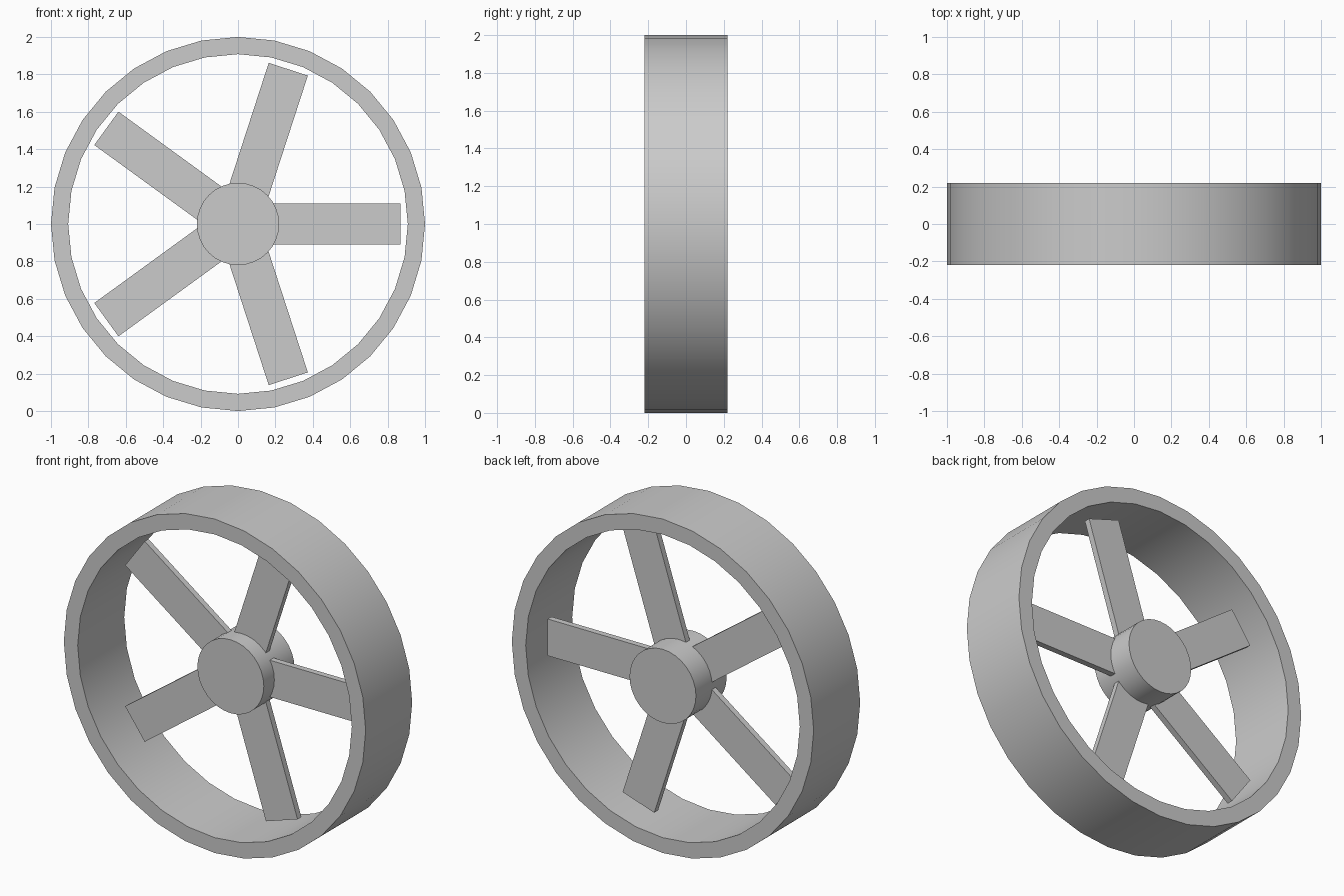
import bpy
import bmesh
from math import cos, sin, pi, radians
from mathutils import Matrix, Vector

default = bpy.data.objects.get("Cube")
if default:
    bpy.data.objects.remove(default, do_unlink=True)

SEGMENTS = 32
HALF_WIDTH = 0.22
CENTRE = Vector((0, 0, 1))

grey = bpy.data.materials.new("light_grey")
grey.use_nodes = True
grey.diffuse_color = (0.6, 0.6, 0.6, 1)
grey.node_tree.nodes["Principled BSDF"].inputs["Base Color"].default_value = grey.diffuse_color


def add_object(name, bm, smooth=False):
    bmesh.ops.recalc_face_normals(bm, faces=bm.faces)
    mesh = bpy.data.meshes.new(name)
    bm.to_mesh(mesh)
    bm.free()
    mesh.materials.append(grey)
    obj = bpy.data.objects.new(name, mesh)
    obj.location = CENTRE
    bpy.context.collection.objects.link(obj)
    if smooth:
        bpy.ops.object.select_all(action="DESELECT")
        obj.select_set(True)
        bpy.context.view_layer.objects.active = obj
        bpy.ops.object.shade_smooth_by_angle(angle=radians(30))
    return obj


def lathe(name, profile, closed):
    """Spin (radius, y) points around the y axis."""
    bm = bmesh.new()
    rings = []
    for radius, y in profile:
        angles = [2 * pi * i / SEGMENTS for i in range(SEGMENTS)]
        rings.append([bm.verts.new((radius * cos(a), y, radius * sin(a))) for a in angles])
    pairs = list(zip(rings, rings[1:]))
    if closed:
        pairs.append((rings[-1], rings[0]))
    else:
        bm.faces.new(rings[0])
        bm.faces.new(rings[-1])
    for a, b in pairs:
        for i in range(SEGMENTS):
            j = (i + 1) % SEGMENTS
            bm.faces.new((a[i], a[j], b[j], b[i]))
    return add_object(name, bm, smooth=True)


# Outer rim and central hub
OUTER, INNER = 1.0, 0.908
lathe("rim", [(OUTER, -HALF_WIDTH), (OUTER, HALF_WIDTH),
              (INNER, HALF_WIDTH), (INNER, -HALF_WIDTH)], closed=True)
lathe("hub", [(0.22, -0.07), (0.22, HALF_WIDTH)], closed=False)

# Five flat spokes that stop short of the rim
SPOKES = 5
start, end, width, thickness, spoke_y = 0.12, 0.87, 0.22, 0.036, 0.048
for n in range(SPOKES):
    bm = bmesh.new()
    bmesh.ops.create_cube(bm, size=1)
    bmesh.ops.scale(bm, vec=(end - start, thickness, width), verts=bm.verts)
    bmesh.ops.translate(bm, vec=((start + end) / 2, spoke_y, 0), verts=bm.verts)
    bmesh.ops.rotate(bm, cent=(0, 0, 0), verts=bm.verts,
                     matrix=Matrix.Rotation(2 * pi * n / SPOKES, 3, "Y"))
    add_object(f"spoke_{n + 1}", bm)
